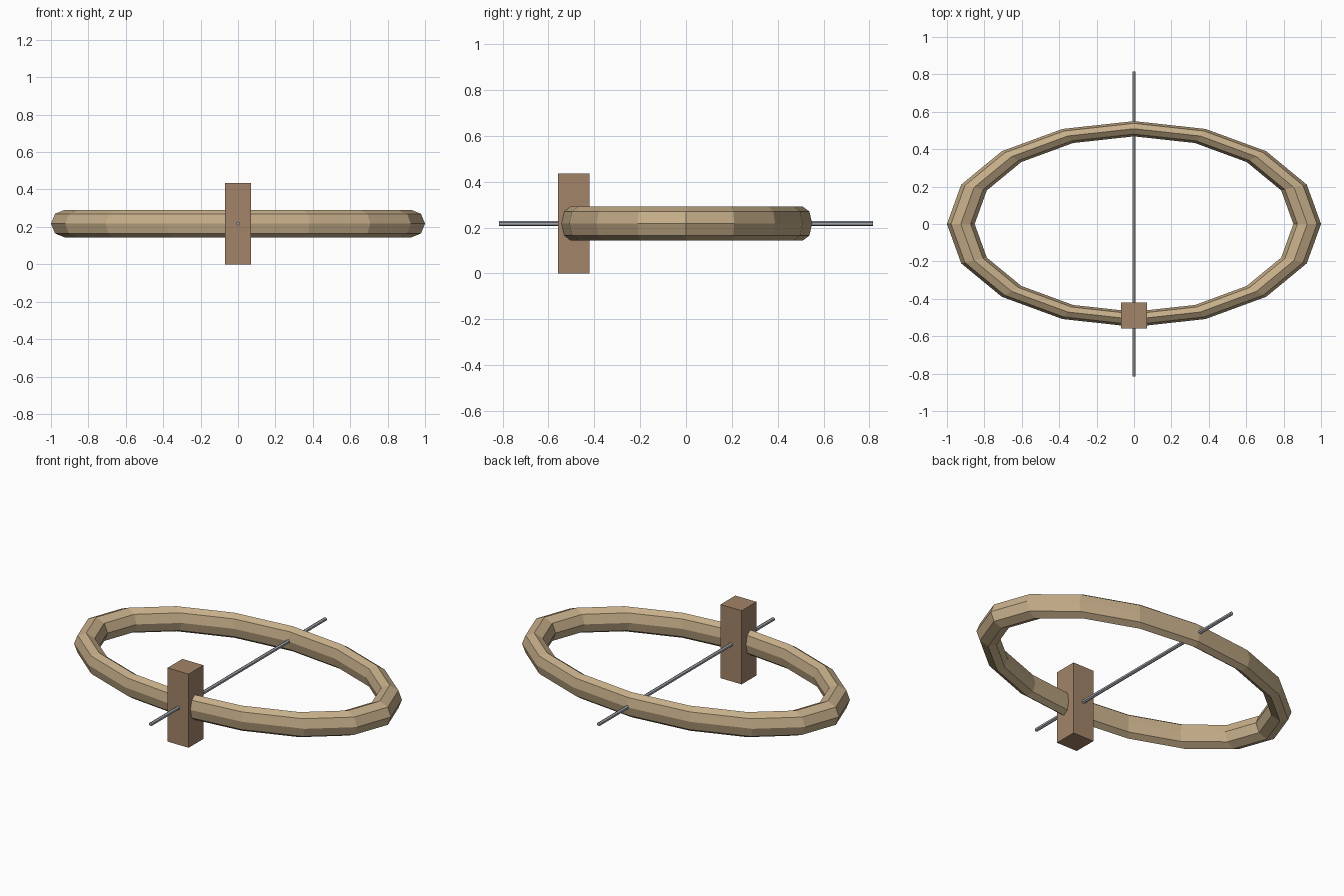
import bpy, math

if "Cube" in bpy.data.objects:
    bpy.data.objects.remove(bpy.data.objects["Cube"])

Z = 0.2175  # height of the ring plane and the rod axis


def finish(obj, name, color):
    obj.name = name
    mat = bpy.data.materials.new(name + "_material")
    mat.diffuse_color = (*color, 1)
    mat.use_nodes = True
    mat.node_tree.nodes["Principled BSDF"].inputs["Base Color"].default_value = mat.diffuse_color
    obj.data.materials.append(mat)


# Oval ring: 16 x 8 torus squashed along y
bpy.ops.mesh.primitive_torus_add(major_segments=16, minor_segments=8,
                                 major_radius=0.926, minor_radius=0.074,
                                 location=(0, 0, Z))
ring = bpy.context.object
ring.scale = (1, 0.55, 1)
bpy.ops.object.transform_apply(location=False, rotation=False, scale=True)
finish(ring, "oval_ring", (0.56, 0.42, 0.25))

# Upright square block around the front of the ring
bpy.ops.mesh.primitive_cube_add(size=1, location=(0, -0.49, Z))
block = bpy.context.object
block.scale = (0.138, 0.138, 2 * Z)
bpy.ops.object.transform_apply(location=False, rotation=False, scale=True)
finish(block, "upright_block", (0.36, 0.23, 0.14))

# Thin six-sided rod running front to back
bpy.ops.mesh.primitive_cylinder_add(vertices=6, radius=0.0108, depth=1.63,
                                    location=(0, 0, Z),
                                    rotation=(math.pi / 2, 0, 0))
finish(bpy.context.object, "cross_rod", (0.36, 0.38, 0.42))
